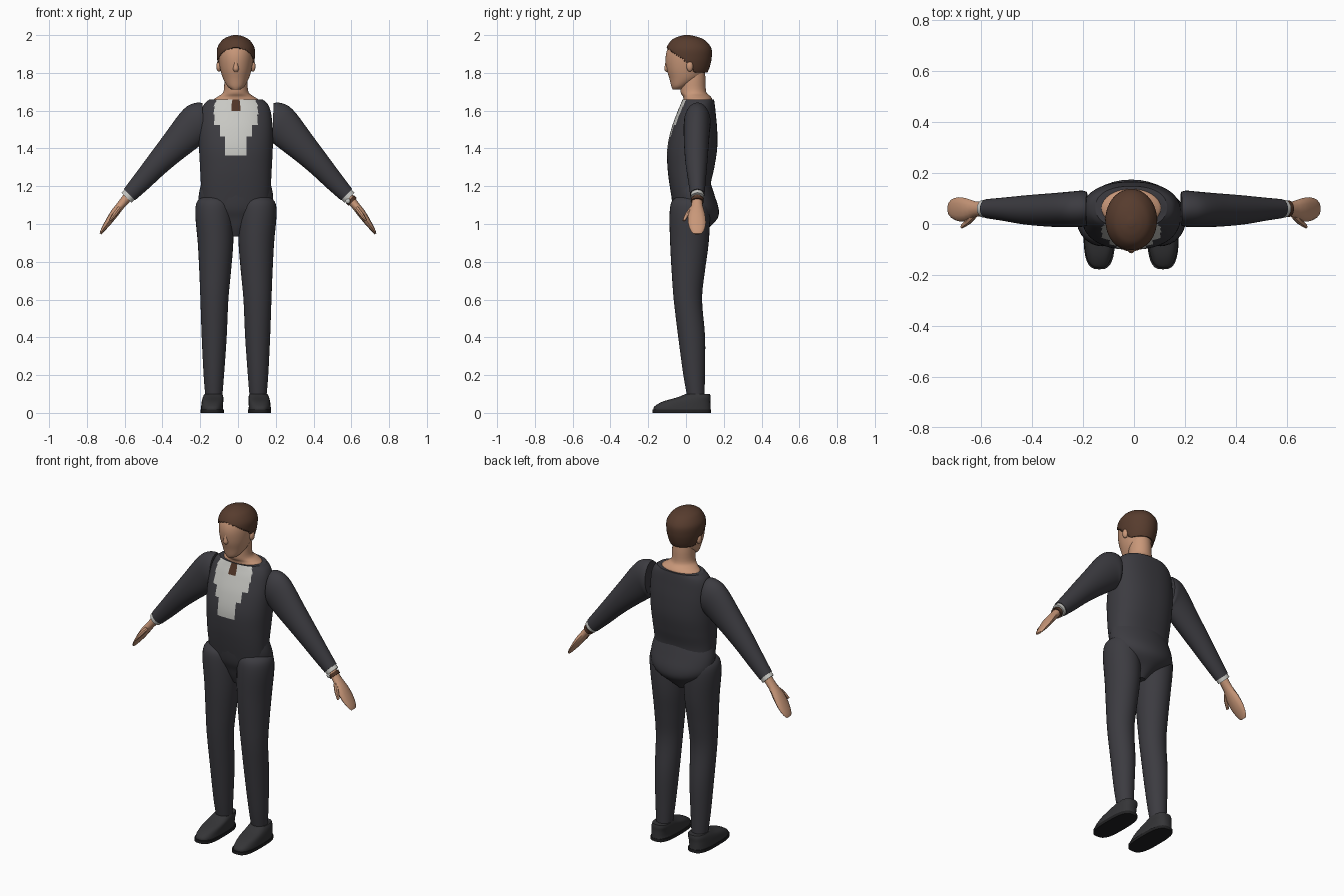
import bpy, bmesh
from math import cos, sin, pi, radians
from mathutils import Vector, Matrix

cube = bpy.data.objects.get("Cube")
if cube:
    bpy.data.objects.remove(cube, do_unlink=True)

CX = -0.011  # midline of the body


def material(name, r, g, b):
    m = bpy.data.materials.new(name)
    m.use_nodes = True
    m.diffuse_color = (r, g, b, 1)
    bsdf = next(n for n in m.node_tree.nodes if n.type == 'BSDF_PRINCIPLED')
    bsdf.inputs["Base Color"].default_value = (r, g, b, 1)
    bsdf.inputs["Roughness"].default_value = 0.7
    return m


SUIT = material("charcoal suit", 0.045, 0.044, 0.052)
SHOE = material("black shoe", 0.035, 0.035, 0.038)
SOLE = material("dark sole", 0.015, 0.015, 0.016)
SKIN = material("skin", 0.58, 0.31, 0.19)
HAIR = material("brown hair", 0.095, 0.045, 0.027)
SHIRT = material("off white shirt", 0.58, 0.58, 0.55)
TIE = material("brown tie", 0.08, 0.035, 0.02)


def finish(name, bm, mats, angle=40):
    bmesh.ops.recalc_face_normals(bm, faces=bm.faces)
    mesh = bpy.data.meshes.new(name)
    bm.to_mesh(mesh)
    bm.free()
    for m in mats:
        mesh.materials.append(m)
    for p in mesh.polygons:
        p.use_smooth = True
    mesh.set_sharp_from_angle(angle=radians(angle))
    ob = bpy.data.objects.new(name, mesh)
    bpy.context.collection.objects.link(ob)
    return ob


def spline(keys, steps):
    """Catmull-Rom interpolation through ring settings."""
    out = []
    for i in range(len(keys) - 1):
        p0, p1 = keys[max(i - 1, 0)], keys[i]
        p2, p3 = keys[i + 1], keys[min(i + 2, len(keys) - 1)]
        for s in range(steps):
            t = s / steps
            out.append([b + 0.5 * t * (c - a + t * (2 * a - 5 * b + 4 * c - d
                        + t * (3 * (b - c) + d - a)))
                        for a, b, c, d in zip(p0, p1, p2, p3)])
    return out + [list(keys[-1])]


def loft(name, keys, mats, side=1, shift=CX, segs=32, steps=4, power=2,
         paint=None, keep=None):
    """Skin rings (x, y, z, half_u, half_y, tilt); tilt turns the ring about y."""
    bm = bmesh.new()
    rings = []
    for x, y, z, a, b, tilt in spline(keys, steps):
        t, ring = radians(tilt), []
        for k in range(segs):
            c, s = cos(2 * pi * k / segs), sin(2 * pi * k / segs)
            u = a * abs(c) ** (2 / power) * (1 if c > 0 else -1)
            v = b * abs(s) ** (2 / power) * (1 if s > 0 else -1)
            ring.append(bm.verts.new((shift + side * (x + u * cos(t)),
                                      y + v, z + u * sin(t))))
        rings.append(ring)
    for r, q in zip(rings, rings[1:]):
        for k in range(segs):
            n = (k + 1) % segs
            bm.faces.new((r[k], r[n], q[n], q[k]))
    bm.faces.new(rings[0])
    bm.faces.new(rings[-1])
    if paint:
        for f in bm.faces:
            f.material_index = paint(f.calc_center_median())
    if keep:
        gone = [f for f in bm.faces if not keep(f.calc_center_median())]
        bmesh.ops.delete(bm, geom=gone, context='FACES')
    return finish(name, bm, mats)


def upright(rows):
    """Level rings on the midline from (z, y, half_x, half_y)."""
    return [(0, y, z, a, b, 0) for z, y, a, b in rows]


def ball(name, loc, scale, mat):
    bm = bmesh.new()
    bmesh.ops.create_uvsphere(bm, u_segments=16, v_segments=10, radius=1,
                              matrix=Matrix.Translation(loc) @ Matrix.Diagonal((*scale, 1)))
    return finish(name, bm, [mat])


# Jacket with the shirt front and tie as painted faces
def jacket_paint(c):
    x = abs(c.x - CX)
    if c.y > 0.04 or c.z < 1.36 or c.z > 1.659:
        return 0
    if c.z > 1.6 and x < 0.02:
        return 2
    width = 0.115 if c.z > 1.52 else 0.085 if c.z > 1.46 else 0.058
    return 1 if x < min(width, 0.1 + (1.66 - c.z) * 0.6) else 0


loft("jacket", upright([
    (1.08, .035, .18, .10), (1.2, .022, .185, .108), (1.3, .026, .19, .124),
    (1.4, .033, .195, .132), (1.5, .043, .195, .122), (1.59, .055, .185, .102),
    (1.635, .062, .168, .09), (1.66, .065, .14, .083)]),
    [SUIT, SHIRT, TIE], segs=128, steps=8, power=2.3, paint=jacket_paint)

# Trouser seat
loft("trouser_seat", upright([
    (.935, .03, .03, .04), (.98, .045, .075, .075), (1.03, .06, .15, .107),
    (1.08, .053, .19, .12), (1.15, .037, .197, .115), (1.22, .023, .182, .106)]), [SUIT])

# Neck and collar skin
loft("neck", upright([
    (1.6, .06, .13, .065), (1.655, .063, .12, .075), (1.675, .057, .095, .073),
    (1.70, .039, .066, .068), (1.77, .038, .061, .065), (1.82, .038, .058, .06)]), [SKIN])

# Head, nose and ears
loft("head", upright([
    (1.712, -.045, .022, .025), (1.73, -.033, .045, .045), (1.77, -.005, .068, .083),
    (1.82, .002, .083, .104), (1.88, .010, .092, .118), (1.93, .014, .091, .111),
    (1.97, .012, .068, .082), (1.988, .008, .03, .035)]), [SKIN], segs=40)
loft("nose", upright([
    (1.805, -.093, .008, .012), (1.82, -.097, .016, .018),
    (1.85, -.096, .011, .014), (1.89, -.095, .006, .01)]), [SKIN], segs=12)
for side, word in ((1, "left"), (-1, "right")):
    ball(word + "_ear", (CX + side * .09, .02, 1.835), (.014, .018, .028), SKIN)


# Hair cap trimmed along a slanted hairline
def hairline(c):
    if c.y < 0:
        return c.z > 1.86 - c.y * 0.72
    return c.z > max(1.80, 1.86 - c.y * 1.2)


hair = loft("hair", upright([
    (1.79, .005, .079, .103), (1.83, .009, .092, .116), (1.88, .014, .1, .122),
    (1.93, .015, .099, .119), (1.97, .012, .076, .092), (1.99, .008, .046, .055),
    (2.0, .005, .012, .014)]), [HAIR], segs=64, steps=8, keep=hairline)
shell = hair.modifiers.new("thickness", 'SOLIDIFY')
shell.thickness = 0.012
shell.offset = -1

for side, word in ((1, "left"), (-1, "right")):
    # Trouser leg
    loft(word + "_trouser_leg", [
        (.112, .02, 1.15, .05, .055, 0), (.115, .02, 1.12, .09, .095, 0),
        (.115, .02, 1.05, .1, .107, 0), (.108, .018, .9, .094, .102, 0),
        (.11, .012, .75, .084, .088, 0), (.114, .01, .6, .074, .075, 0),
        (.115, .03, .4, .066, .071, 0), (.117, .043, .2, .054, .057, 0),
        (.117, .052, .09, .045, .046, 0)], [SUIT], side)

    # Shoe and sole, leaning slightly outward
    loft(word + "_sole", [
        (.125, -.023, 0, .062, .155, 0), (.125, -.023, .018, .062, .155, 0)],
        [SOLE], side, steps=1, power=3)
    loft(word + "_shoe", [
        (.126, -.021, .018, .059, .152, 0), (.126, -.018, .035, .058, .148, 0),
        (.124, .003, .06, .057, .126, 0), (.121, .043, .083, .054, .087, 0),
        (.119, .062, .1, .048, .065, 0)], [SHOE], side, power=2.7)

    # Sleeve and shirt cuff
    loft(word + "_sleeve", [
        (.185, .06, 1.54, .1, .066, 88), (.205, .06, 1.535, .108, .071, 80),
        (.24, .058, 1.515, .105, .07, 64), (.32, .055, 1.43, .084, .066, 48),
        (.42, .055, 1.325, .065, .058, 45), (.51, .058, 1.225, .052, .046, 45),
        (.575, .06, 1.155, .042, .038, 45)], [SUIT], side, 0)
    loft(word + "_cuff", [
        (.565, .06, 1.165, .038, .034, 45), (.59, .06, 1.139, .038, .035, 45)],
        [SHIRT], side, 0, steps=1)

    # Hand and thumb
    loft(word + "_hand", [
        (.58, .06, 1.148, .026, .028, 45), (.62, .058, 1.1, .022, .03, 40),
        (.655, .056, 1.055, .022, .044, 37), (.69, .058, 1.005, .017, .047, 35),
        (.718, .06, .965, .010, .035, 35), (.728, .06, .948, .005, .02, 35)],
        [SKIN], side, 0, segs=12, steps=2)
    loft(word + "_thumb", [
        (.625, .037, 1.088, .012, .016, 40), (.65, .010, 1.055, .013, .014, 40),
        (.676, -.01, 1.018, .006, .008, 40)], [SKIN], side, 0, segs=8, steps=2)

# Wristwatch
loft("watch_strap", [
    (.593, .06, 1.132, .030, .033, 43), (.606, .06, 1.117, .030, .033, 43)],
    [TIE], 1, 0, steps=1)
ball("watch_face", (.582, .034, 1.122), (.014, .01, .014), SHIRT)
